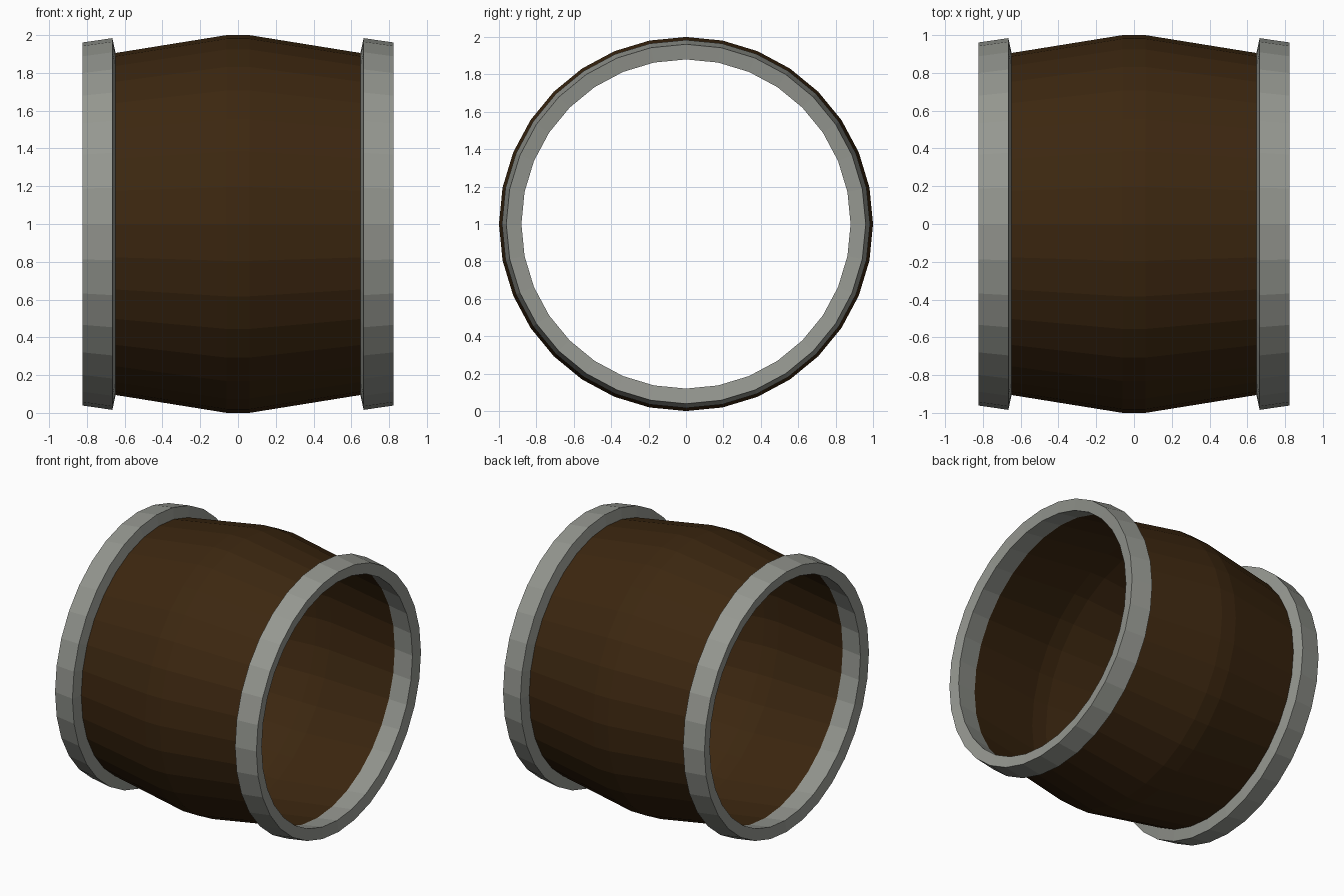
import bpy, bmesh, math

if "Cube" in bpy.data.objects:
    bpy.data.objects.remove(bpy.data.objects["Cube"])

SIDES = 32


def material(name, rgb):
    m = bpy.data.materials.new(name)
    m.diffuse_color = (*rgb, 1)
    m.use_nodes = True
    m.node_tree.nodes["Principled BSDF"].inputs["Base Color"].default_value = m.diffuse_color
    return m


def lathe(name, profile, mat, closed=False):
    """Revolve (x, radius) points about the horizontal barrel axis at z = 1."""
    bm = bmesh.new()
    rings = []
    for x, r in profile:
        rings.append([bm.verts.new((x, r * math.sin(a), 1 + r * math.cos(a)))
                      for a in (2 * math.pi * i / SIDES for i in range(SIDES))])
    pairs = list(zip(rings, rings[1:]))
    if closed:
        pairs.append((rings[-1], rings[0]))
    for p, q in pairs:
        for i in range(SIDES):
            j = (i + 1) % SIDES
            bm.faces.new((p[i], q[i], q[j], p[j]))
    bmesh.ops.recalc_face_normals(bm, faces=bm.faces)
    me = bpy.data.meshes.new(name)
    bm.to_mesh(me)
    bm.free()
    me.materials.append(mat)
    ob = bpy.data.objects.new(name, me)
    bpy.context.collection.objects.link(ob)
    return ob


wood = material("dark_wood", (0.045, 0.020, 0.005))
metal = material("grey_metal", (0.30, 0.31, 0.28))

# Bulging open wooden shell
lathe("barrel_shell", [(-0.65, 0.905), (-0.06, 1.0), (0.06, 1.0), (0.65, 0.905)], wood)

# Thick tapered hoop on each end
for side, label in ((-1, "left"), (1, "right")):
    hoop = [(0.648, 0.905), (0.665, 0.984), (0.823, 0.961), (0.81, 0.88)]
    lathe(label + "_hoop", [(side * x, r) for x, r in hoop], metal, closed=True)
